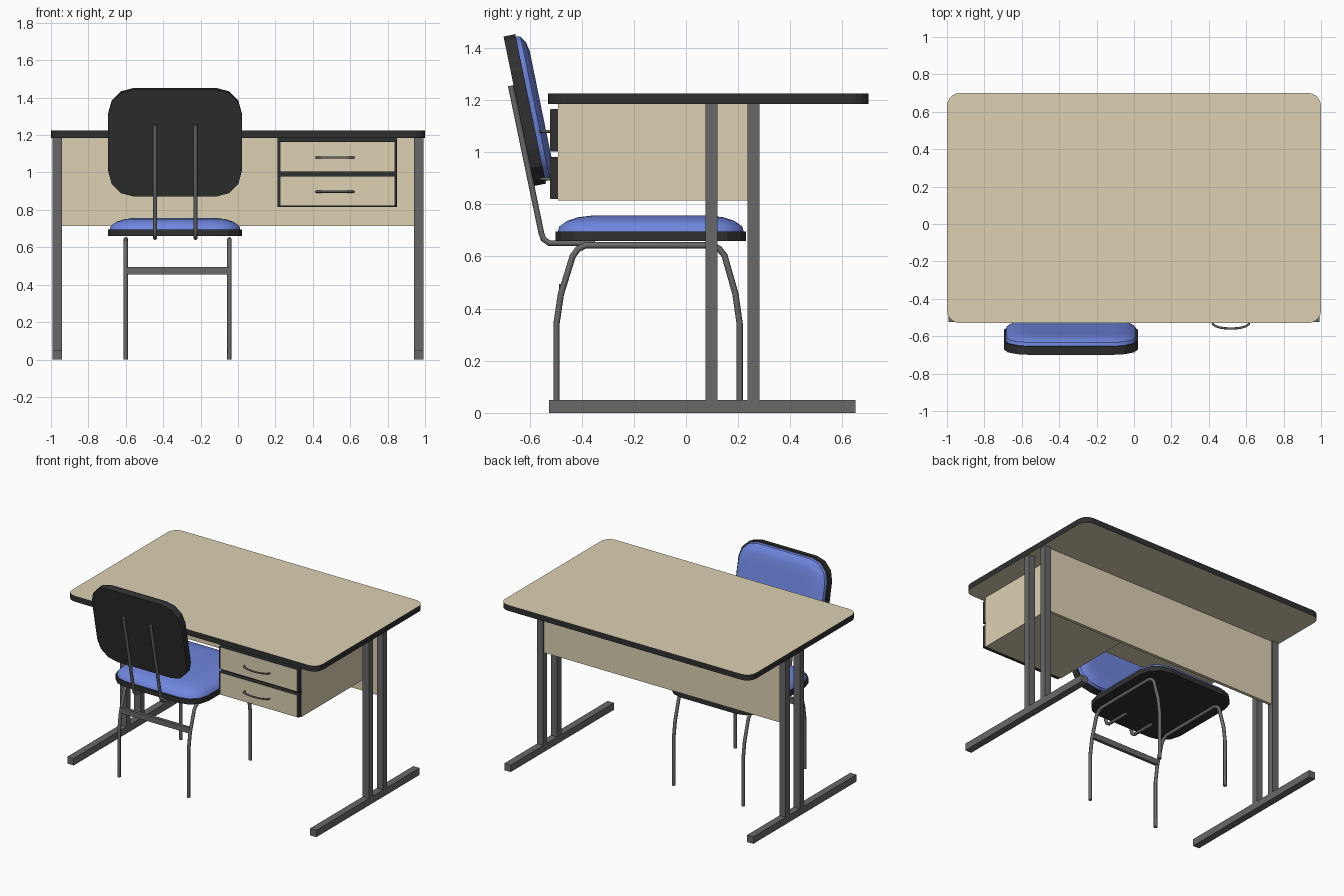
import bpy, bmesh
from math import sin, cos, pi, radians
from mathutils import Vector

if "Cube" in bpy.data.objects:
    bpy.data.objects.remove(bpy.data.objects["Cube"])


def material(name, rgb):
    m = bpy.data.materials.new(name)
    m.diffuse_color = (*rgb, 1)
    m.use_nodes = True
    m.node_tree.nodes["Principled BSDF"].inputs["Base Color"].default_value = m.diffuse_color
    return m


WOOD = material("pale_laminate", (0.72, 0.64, 0.45))
DARK = material("dark_edging", (0.03, 0.03, 0.03))
METAL = material("grey_metal", (0.14, 0.14, 0.14))
BLUE = material("blue_fabric", (0.16, 0.24, 0.74))


def finish(name, bm, mats):
    bmesh.ops.recalc_face_normals(bm, faces=bm.faces)
    me = bpy.data.meshes.new(name)
    bm.to_mesh(me)
    bm.free()
    for m in mats:
        me.materials.append(m)
    ob = bpy.data.objects.new(name, me)
    bpy.context.collection.objects.link(ob)
    return ob


def box(name, x, y, z, mat, edge=None, edge_test=None):
    """Box from ranges; faces passing edge_test take the edge material."""
    bm = bmesh.new()
    bmesh.ops.create_cube(bm, size=1)
    for v in bm.verts:
        v.co = Vector([(r[0] + r[1]) / 2 + c * (r[1] - r[0]) for r, c in zip((x, y, z), v.co)])
    bm.normal_update()
    if edge:
        for f in bm.faces:
            f.material_index = int(edge_test(f.normal))
    return finish(name, bm, [mat, edge] if edge else [mat])


def slab(name, w, d, r, segs, rings, mats, loc, tilt=0.0, smooth=False):
    """Rounded rectangle lofted through (inset, height) rings; sides use the last material."""
    bm = bmesh.new()
    loops = []
    for inset, z in rings:
        rad = max(r - inset * 0.6, 0.02)
        a, b = w / 2 - inset - rad, d / 2 - inset - rad
        loop = []
        for q, (sx, sy) in enumerate(((1, 1), (-1, 1), (-1, -1), (1, -1))):
            for i in range(segs + 1):
                t = (q + i / segs) * pi / 2
                loop.append(bm.verts.new((sx * a + rad * cos(t), sy * b + rad * sin(t), z)))
        loops.append(loop)
    bm.faces.new(loops[0])
    bm.faces.new(loops[-1])
    n = len(loops[0])
    for lo, hi in zip(loops, loops[1:]):
        for i in range(n):
            f = bm.faces.new((lo[i], lo[(i + 1) % n], hi[(i + 1) % n], hi[i]))
            f.material_index = len(mats) - 1
    ob = finish(name, bm, mats)
    ob.location = loc
    ob.rotation_euler.x = tilt
    if smooth:
        select(ob)
        bpy.ops.object.shade_smooth_by_angle(angle=radians(40))
    return ob


def select(ob):
    bpy.ops.object.select_all(action='DESELECT')
    ob.select_set(True)
    bpy.context.view_layer.objects.active = ob


def tube(name, pts, radius, mat):
    cu = bpy.data.curves.new(name, 'CURVE')
    cu.dimensions = '3D'
    cu.bevel_depth = radius
    cu.bevel_resolution = 2
    cu.use_fill_caps = True
    sp = cu.splines.new('POLY')
    sp.points.add(len(pts) - 1)
    for p, co in zip(sp.points, pts):
        p.co = (*co, 1)
    cu.materials.append(mat)
    ob = bpy.data.objects.new(name, cu)
    bpy.context.collection.objects.link(ob)
    select(ob)
    bpy.ops.object.convert(target='MESH')
    ob = bpy.context.object
    bpy.ops.object.shade_smooth_by_angle(angle=radians(50))
    return ob


# Desk top with dark edge band
slab("desk_top", 2.0, 1.23, 0.07, 5, [(0, 1.185), (0, 1.225)], [WOOD, DARK], (0, 0.085, 0))

# Desk side frames: floor runner and two posts each
for side, s in (("left", -1), ("right", 1)):
    x = sorted((s * 0.942, s * 0.992))
    box(f"{side}_foot_rail", x, (-0.525, 0.65), (0, 0.05), METAL)
    for post, y in (("front", 0.075), ("rear", 0.235)):
        box(f"{side}_{post}_post", x, (y, y + 0.046), (0.05, 1.185), METAL)

# Modesty panel
box("modesty_panel", (-0.945, 0.945), (0.248, 0.27), (0.715, 1.185), WOOD)

# Drawer case with dark front, two edged drawer fronts and bow handles
box("drawer_case", (0.21, 0.85), (-0.49, 0.248), (0.815, 1.185), WOOD, DARK, lambda n: n.y < -0.5)
for level, z in (("lower", 0.82), ("upper", 1.003)):
    box(f"{level}_drawer_edging", (0.212, 0.848), (-0.519, -0.49), (z, z + 0.162), DARK)
    box(f"{level}_drawer_front", (0.226, 0.836), (-0.521, -0.50), (z + 0.003, z + 0.159), WOOD)
    hz = z + 0.077
    arc = [(0.518 - 0.1 * cos(pi * i / 10), -0.518 - 0.041 * sin(pi * i / 10) ** 0.7, hz)
           for i in range(11)]
    tube(f"{level}_drawer_handle", arc, 0.006, METAL)

# Chair seat and backrest: dark shell plus domed cushion
CX = -0.337
slab("seat_shell", 0.715, 0.73, 0.14, 3, [(0, 0), (0, 0.036)], [DARK], (CX, -0.135, 0.66))
slab("seat_cushion", 0.715, 0.73, 0.14, 3,
     [(0.008, 0.034), (0.014, 0.055), (0.045, 0.077), (0.085, 0.09), (0.14, 0.097)],
     [BLUE], (CX, -0.135, 0.66), smooth=True)
BACK, TILT = (CX, -0.641, 1.157), radians(-78.4)
slab("backrest_shell", 0.715, 0.585, 0.14, 3, [(0, 0), (0, 0.046)], [DARK], BACK, TILT)
slab("backrest_cushion", 0.715, 0.585, 0.14, 3,
     [(0.008, 0.044), (0.014, 0.064), (0.04, 0.08), (0.075, 0.087), (0.13, 0.087)],
     [BLUE], BACK, TILT, smooth=True)

# Backrest supports, bent forward under the seat
for side, x in (("left", -0.443), ("right", -0.227)):
    tube(f"{side}_back_support",
         [(x, y, z) for y, z in ((-0.672, 1.255), (-0.555, 0.69), (-0.547, 0.667),
                                 (-0.525, 0.651), (-0.35, 0.65))], 0.011, METAL)

# Chair leg hoops and rear crossbar
HOOP = [(-0.497, 0), (-0.497, 0.34), (-0.48, 0.455), (-0.435, 0.6), (-0.415, 0.628), (-0.385, 0.643),
        (0.1, 0.643), (0.127, 0.63), (0.148, 0.603), (0.19, 0.455), (0.206, 0.34), (0.206, 0)]
for side, x in (("left", -0.6), ("right", -0.046)):
    tube(f"{side}_leg_hoop", [(x, y, z) for y, z in HOOP], 0.012, METAL)
box("chair_crossbar", (-0.6, -0.046), (-0.488, -0.466), (0.455, 0.495), METAL)
